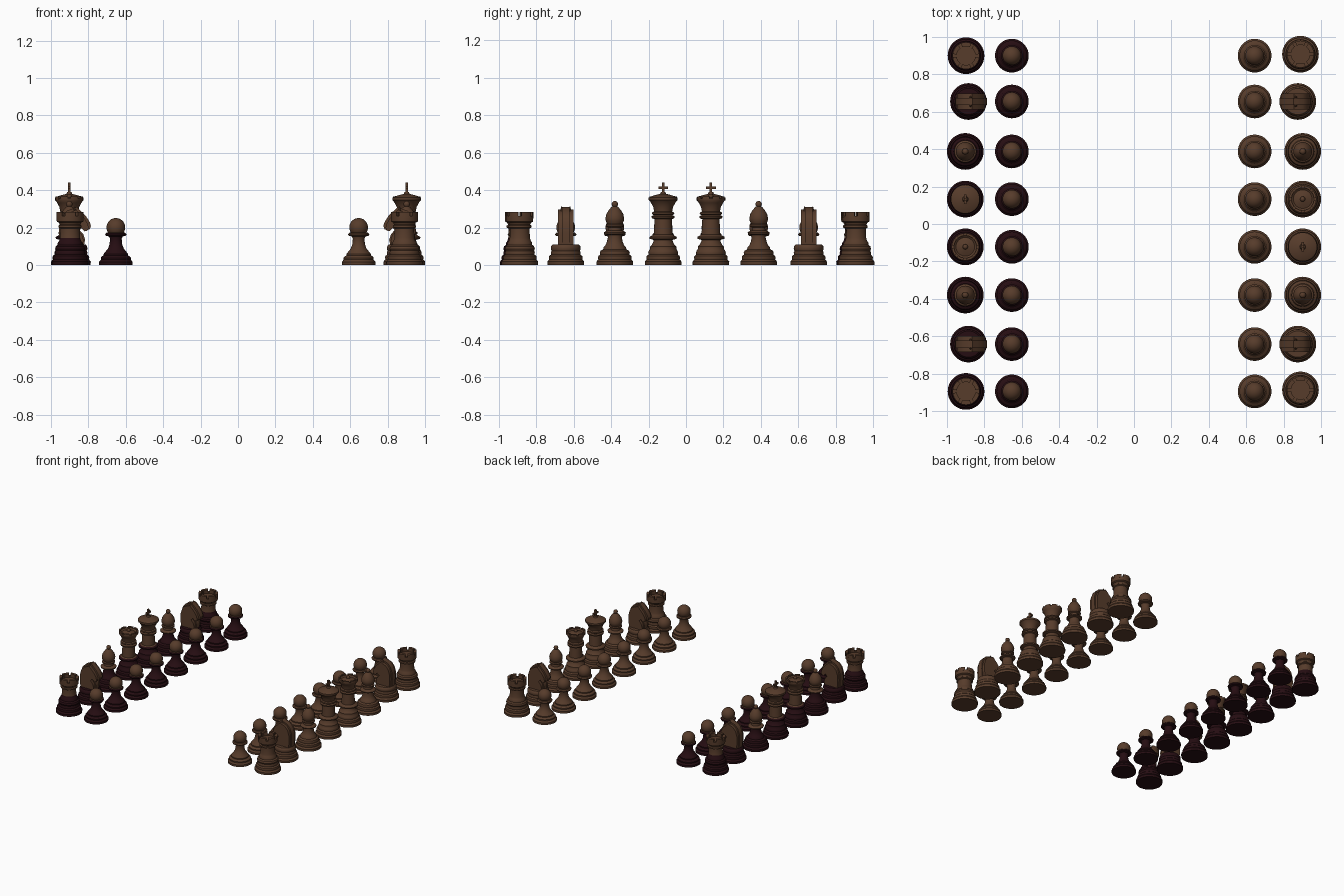
import bpy, bmesh, math
from mathutils import Matrix

if "Cube" in bpy.data.objects:
    bpy.data.objects.remove(bpy.data.objects["Cube"])

SIDES = 36

def material(name, rgb):
    m = bpy.data.materials.new(name)
    m.diffuse_color = (*rgb, 1)
    m.use_nodes = True
    m.node_tree.nodes["Principled BSDF"].inputs["Base Color"].default_value = m.diffuse_color
    return m

brown = material("warm_brown_wood", (0.095, 0.045, 0.024))
dark = material("dark_wood", (0.019, 0.004, 0.006))

def lathe(bm, profile):
    """Revolve (radius, z) points around z."""
    rings = []
    for r, z in profile:
        if r < 1e-5:
            rings.append([bm.verts.new((0, 0, z))])
        else:
            rings.append([bm.verts.new((r * math.cos(a), r * math.sin(a), z))
                          for a in (2 * math.pi * i / SIDES for i in range(SIDES))])
    for lo, hi in zip(rings, rings[1:]):
        for i in range(SIDES):
            j = (i + 1) % SIDES
            if len(lo) == 1:
                bm.faces.new((lo[0], hi[j], hi[i]))
            elif len(hi) == 1:
                bm.faces.new((lo[i], lo[j], hi[0]))
            else:
                bm.faces.new((lo[i], lo[j], hi[j], hi[i]))

def ball(r, z, squash=1.0, start=-60, n=9):
    """Profile points of a ball, from the start latitude up to the pole."""
    pts = []
    for i in range(n + 1):
        a = math.radians(start + (90 - start) * i / n)
        pts.append((0 if i == n else r * math.cos(a), z + r * squash * math.sin(a)))
    return pts

def box(bm, cx, cz, sx, sy, sz):
    bmesh.ops.create_cube(bm, size=1, matrix=Matrix.Translation((cx, 0, cz)) @
                          Matrix.Diagonal((sx, sy, sz, 1)))

def arc_block(bm, r0, r1, z0, z1, a0, a1, n=4):
    """Curved wall block for the tower battlements."""
    cols = []
    for i in range(n + 1):
        a = a0 + (a1 - a0) * i / n
        cols.append([bm.verts.new((r * math.cos(a), r * math.sin(a), z))
                     for r, z in ((r0, z0), (r1, z0), (r1, z1), (r0, z1))])
    for c, d in zip(cols, cols[1:]):
        for k in range(4):
            bm.faces.new((c[k], c[(k + 1) % 4], d[(k + 1) % 4], d[k]))
    bm.faces.new(cols[0][::-1])
    bm.faces.new(cols[-1])

def slab(bm, outline, half):
    """Side silhouette in xz, extruded to both sides."""
    a = [bm.verts.new((x, -half, z)) for x, z in outline]
    b = [bm.verts.new((x, half, z)) for x, z in outline]
    bm.faces.new(a)
    bm.faces.new(b[::-1])
    n = len(a)
    for i in range(n):
        j = (i + 1) % n
        bm.faces.new((a[i], b[i], b[j], a[j]))

# stepped foot shared by the large pieces
FOOT = [(0, 0), (.097, 0), (.098, .018), (.088, .03), (.09, .04), (.088, .048),
        (.078, .056), (.08, .066), (.076, .076)]

def pawn(bm):
    lathe(bm, [(0, 0), (.09, 0), (.09, .016), (.08, .028), (.081, .038), (.074, .046),
               (.066, .05), (.066, .058), (.055, .072), (.042, .088), (.034, .11),
               (.031, .14), (.036, .152), (.055, .157), (.057, .165), (.05, .172),
               (.033, .175)] + ball(.05, .201, start=-40))

def rook(bm):
    lathe(bm, FOOT + [(.08, .086), (.076, .1), (.066, .108), (.066, .118), (.058, .13),
                      (.054, .145), (.052, .18), (.052, .195), (.062, .2), (.062, .21),
                      (.055, .215), (.06, .226), (.071, .232), (.072, .262),
                      (.05, .262), (.05, .254), (0, .254)])
    for i in range(6):
        a = math.pi / 3 * i
        arc_block(bm, .05, .072, .255, .283, a + .12, a + math.pi / 3 - .12)

def bishop(bm):
    lathe(bm, FOOT + [(.062, .084), (.06, .094), (.05, .105), (.042, .125), (.037, .148),
                      (.038, .16), (.057, .165), (.059, .173), (.05, .18), (.036, .184),
                      (.034, .2), (.048, .206), (.048, .214), (.04, .219), (.048, .235),
                      (.05, .25), (.045, .272), (.033, .292), (.02, .308), (.012, .314)]
          + ball(.017, .325, start=-45, n=6))

# tall stem shared by the two royal pieces
STEM = FOOT + [(.07, .086), (.07, .098), (.06, .108), (.052, .125), (.05, .134),
               (.072, .14), (.073, .15), (.06, .157), (.05, .163), (.048, .2),
               (.046, .245), (.06, .25), (.062, .26), (.05, .266), (.06, .273),
               (.058, .281), (.048, .286), (.053, .31)]

def king(bm):
    lathe(bm, STEM + [(.068, .338), (.077, .346), (.077, .36), (.066, .366),
                      (.04, .374), (.016, .38), (.012, .39), (0, .391)])
    box(bm, 0, .412, .014, .014, .056)
    box(bm, 0, .413, .014, .052, .014)

def queen(bm):
    lathe(bm, STEM + [(.064, .332), (.072, .342), (.073, .356), (.06, .356),
                      (.05, .348), (.03, .356), (.012, .361)] + ball(.014, .366, start=-30, n=5))
    for i in range(8):
        a = math.pi / 4 * i
        arc_block(bm, .06, .073, .35, .365, a + .1, a + math.pi / 4 - .1)

HORSE = [(.06, .1), (.068, .135), (.058, .165), (.036, .188), (.055, .204), (.074, .186),
         (.092, .19), (.099, .208), (.092, .23), (.072, .262), (.045, .288), (.022, .31),
         (.004, .302), (-.03, .29), (-.056, .262), (-.07, .22), (-.072, .17), (-.066, .1)]

def knight(bm):
    lathe(bm, FOOT + [(.08, .086), (.078, .1), (.07, .11), (0, .112)])
    slab(bm, HORSE, .02)                                   # crest, muzzle and ears
    slab(bm, [(x * .88, .1 + (z - .1) * .93) for x, z in HORSE], .042)   # cheeks and neck
    for s in (-1, 1):                                      # ears
        bmesh.ops.create_cone(bm, cap_ends=True, segments=8, radius1=.012, radius2=.002,
                              depth=.04, matrix=Matrix.Translation((.012, s * .022, .292)))

# builder and height where the dark side turns from dark to brown
KINDS = {"pawn": (pawn, .173), "rook": (rook, .14), "knight": (knight, .125),
         "bishop": (bishop, .155), "queen": (queen, .157), "king": (king, .157)}

meshes = {}
def piece_mesh(kind, two_tone):
    if (kind, two_tone) not in meshes:
        build, split = KINDS[kind]
        bm = bmesh.new()
        build(bm)
        bmesh.ops.recalc_face_normals(bm, faces=bm.faces)
        for f in bm.faces:
            f.smooth = True
            low = f.calc_center_median().z < split
            if kind == "knight":       # only the turned foot is dark
                low = low and max(v.co.z for v in f.verts) < .125
            f.material_index = 1 if two_tone and low else 0
        me = bpy.data.meshes.new(kind)
        bm.to_mesh(me)
        bm.free()
        me.materials.append(brown)
        me.materials.append(dark)
        me.set_sharp_from_angle(angle=math.radians(35))
        meshes[kind, two_tone] = me
    return meshes[kind, two_tone]

def place(kind, two_tone, x, y):
    side = "dark" if two_tone else "light"
    ob = bpy.data.objects.new(f"{side}_{kind}", piece_mesh(kind, two_tone))
    ob.location = (x, y, 0)
    ob.rotation_euler.z = 0 if two_tone else math.pi
    bpy.context.collection.objects.link(ob)

ROWS = [-.895, -.642, -.38, -.122, .133, .388, .655, .9]
LEFT = ["rook", "knight", "bishop", "queen", "king", "bishop", "knight", "rook"]
RIGHT = ["rook", "knight", "bishop", "king", "queen", "bishop", "knight", "rook"]
LEFT_X = {"rook": -.898, "knight": -.885}
RIGHT_X = {"rook": .89, "knight": .876}

for y, left, right in zip(ROWS, LEFT, RIGHT):
    place("pawn", True, -.653, y)
    place("pawn", False, .645, y)
    place(left, True, LEFT_X.get(left, -.902), y)
    place(right, False, RIGHT_X.get(right, .902), y + (.008 if right == "rook" else 0))
